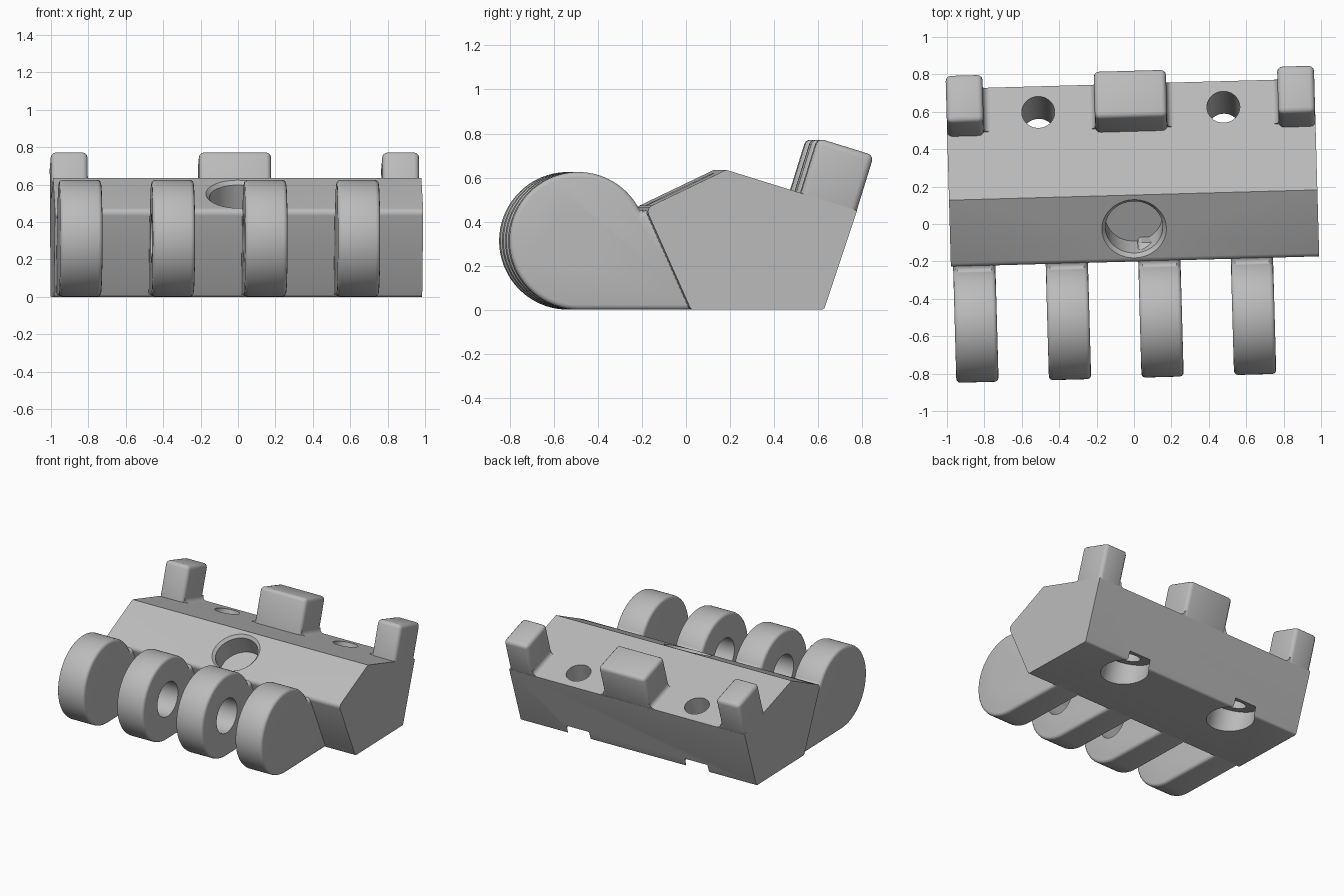
import bpy, bmesh, math
from mathutils import Vector, Matrix

cube = bpy.data.objects.get("Cube")
if cube:
    bpy.data.objects.remove(cube, do_unlink=True)

# Single grey material
GREY = (0.5, 0.5, 0.5, 1)
mat = bpy.data.materials.new("mid_grey")
mat.use_nodes = True
mat.diffuse_color = GREY
mat.node_tree.nodes["Principled BSDF"].inputs["Base Color"].default_value = GREY

TURN = Matrix.Rotation(math.radians(1.6), 4, "Z")
HALF = 0.985
LEAN = math.atan(0.31)                       # tilt of the rear top face
UP = Vector((0, math.sin(LEAN), math.cos(LEAN)))
SLOPE_UP = Vector((0, -0.433, 0.901))        # normal of the front slope
parts = []


def add(name, bm):
    bmesh.ops.recalc_face_normals(bm, faces=bm.faces)
    me = bpy.data.meshes.new(name)
    bm.to_mesh(me)
    bm.free()
    ob = bpy.data.objects.new(name, me)
    bpy.context.collection.objects.link(ob)
    me.materials.append(mat)
    return ob


def prism(name, outline, x0, x1):
    """Extrude a (y, z) outline along x."""
    bm = bmesh.new()
    face = bm.faces.new([bm.verts.new((x0, y, z)) for y, z in outline])
    new = bmesh.ops.extrude_face_region(bm, geom=[face])["geom"]
    bmesh.ops.translate(bm, vec=(x1 - x0, 0, 0),
                        verts=[v for v in new if isinstance(v, bmesh.types.BMVert)])
    return add(name, bm)


def cylinder(centre, axis, r, low, high, r_top=None):
    """Cutter running from low to high along the axis."""
    bm = bmesh.new()
    bmesh.ops.create_cone(bm, cap_ends=True, segments=64, radius1=r,
                          radius2=r_top or r, depth=high - low)
    rot = Vector((0, 0, 1)).rotation_difference(axis).to_matrix().to_4x4()
    bm.transform(Matrix.Translation(Vector(centre) + axis * (low + high) / 2) @ rot)
    ob = add("cutter", bm)
    ob.hide_render = True
    return ob


def apply(ob, kind, **settings):
    mod = ob.modifiers.new(kind, kind)
    for key, value in settings.items():
        setattr(mod, key, value)
    bpy.context.view_layer.objects.active = ob
    bpy.ops.object.modifier_apply(modifier=mod.name)


def cut(ob, cutter):
    apply(ob, "BOOLEAN", operation="DIFFERENCE", solver="EXACT", object=cutter)
    bpy.data.objects.remove(cutter, do_unlink=True)


def bevel(ob, width):
    apply(ob, "BEVEL", width=width, segments=3, limit_method="ANGLE",
          angle_limit=math.radians(50))


# Body: extruded wedge with a rounded front lip and softened bottom edges
body = prism("body", [(-0.005, 0), (0.6, 0), (0.75, 0.45), (0.155, 0.635), (-0.21, 0.46)],
             -HALF, HALF)
bm = bmesh.new()
bm.from_mesh(body.data)
for target, width in ((lambda p: p.y < -0.15, 0.03), (lambda p: p.z < 0.001, 0.012)):
    edges = [e for e in bm.edges if all(target(v.co) for v in e.verts)
             and abs(e.verts[0].co.x - e.verts[1].co.x) > 1]
    bmesh.ops.bevel(bm, geom=edges, offset=width, segments=4, profile=0.5, affect="EDGES")
bm.to_mesh(body.data)
bm.free()

# Large blind recess in the front slope, with a chamfered rim
recess = (0, -0.025, 0.548)
cut(body, cylinder(recess, SLOPE_UP, 0.153, -0.166, 0.1))
cut(body, cylinder(recess, SLOPE_UP, 0.151, -0.021, 0.021, 0.193))

# Screw holes, with counterbores that break out of the lower back edge
for x in (-0.495, 0.495):
    top = (x, 0.612, 0.493)
    cut(body, cylinder(top, UP, 0.088, -0.8, 0.1))
    cut(body, cylinder(top, UP, 0.165, -0.9, -0.405))
parts.append(body)

# Hinge arms: round eye flowing into a foot buried in the body
EYE = (-0.51, 0.3125)
for i in range(4):
    cx = -0.86 + 0.495 * i
    arc = [math.radians(24 + a * 246 / 56) for a in range(57)]
    outline = [(EYE[0] + EYE[1] * math.cos(a), EYE[1] + EYE[1] * math.sin(a)) for a in arc]
    outline += [(0.06, 0), (-0.1, 0.42), (-0.18, 0.463)]
    arm = prism("hinge_arm_%d" % (i + 1), outline, cx - 0.113, cx + 0.113)
    bevel(arm, 0.022)
    cut(arm, cylinder((cx, *EYE), Vector((1, 0, 0)), 0.13, -0.3, 0.3))
    parts.append(arm)

# Rear prongs leaning with the back face, with concave fillets at their feet
DEEP = Vector((0, math.cos(LEAN), -math.sin(LEAN)))
FOOT = Vector((0, 0.495, 0.529))


def at(depth, height):
    p = FOOT + DEEP * depth + UP * height
    return p.y, p.z


def fillet(name, x, side, r=0.035):
    """Concave strip between a prong side and the body top."""
    bm = bmesh.new()
    steps = [math.radians(a) for a in range(0, 91, 15)]
    curve = [(r - r * math.cos(a), r - r * math.sin(a)) for a in steps]
    curve += [(r, -0.01), (-0.03, -0.01), (-0.03, r)]
    rings = [[bm.verts.new((x + side * u, *at(d, w))) for u, w in curve]
             for d in (0.02, 0.262)]
    for ring in rings:
        bm.faces.new(ring)
    for k in range(len(curve)):
        j = (k + 1) % len(curve)
        bm.faces.new((rings[0][k], rings[0][j], rings[1][j], rings[1][k]))
    parts.append(add(name, bm))


for name, x0, x1 in (("right_prong", -HALF, -0.788), ("middle_prong", -0.193, 0.193),
                     ("left_prong", 0.788, HALF)):
    prong = prism(name, [at(0, -0.06), at(0.266, -0.06), at(0.266, 0.262), at(0, 0.262)], x0, x1)
    bevel(prong, 0.028)
    parts.append(prong)
    if x0 > -0.9:
        fillet(name + "_fillet_a", x0, -1)
    if x1 < 0.9:
        fillet(name + "_fillet_b", x1, 1)

# Slight turn of the whole part, then smooth shading with sharp edges kept
for ob in parts:
    ob.data.transform(TURN)
bpy.ops.object.select_all(action="DESELECT")
for ob in parts:
    ob.select_set(True)
bpy.context.view_layer.objects.active = body
bpy.ops.object.shade_smooth_by_angle(angle=math.radians(32))
